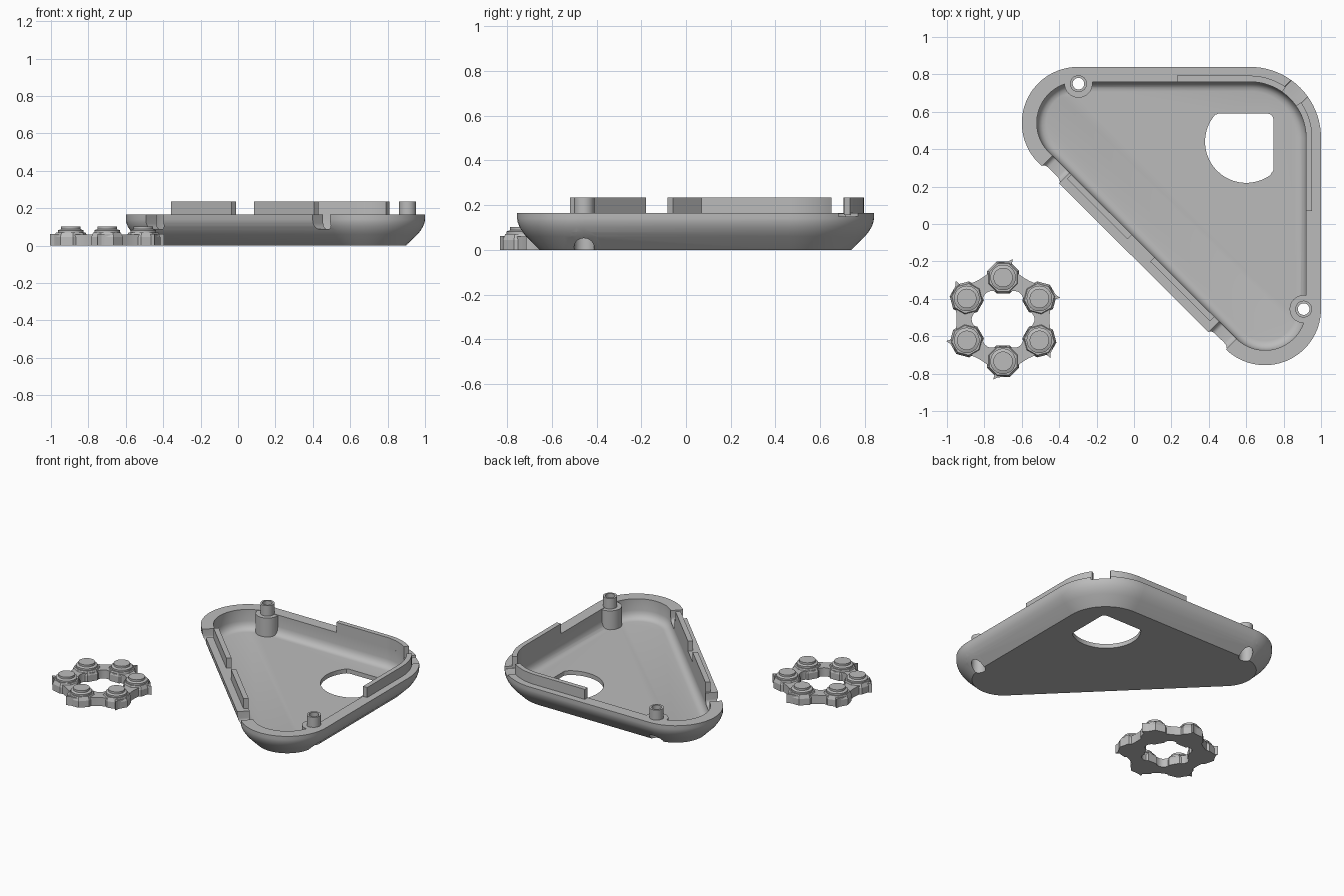
import bpy, bmesh, math
from math import sin, cos, pi, radians
from mathutils import Matrix

if "Cube" in bpy.data.objects:
    bpy.data.objects.remove(bpy.data.objects["Cube"])

grey = bpy.data.materials.new("plain grey")
grey.diffuse_color = (0.5, 0.5, 0.5, 1)
grey.use_nodes = True
grey.node_tree.nodes["Principled BSDF"].inputs["Base Color"].default_value = grey.diffuse_color

# rounded triangle: centre x, y, radius, start and end angle of each corner
CORNERS = [(0.62, 0.46, 0.38, 0, 90), (-0.3, 0.54, 0.3, 90, 225), (0.7, -0.455, 0.3, 225, 360)]


def arc(cx, cy, r, a0, a1, n=20):
    return [(cx + r * cos(radians(a0 + (a1 - a0) * i / n)),
             cy + r * sin(radians(a0 + (a1 - a0) * i / n))) for i in range(n + 1)]


def outline(inset):
    return [p for x, y, r, a, b in CORNERS for p in arc(x, y, r - inset, a, b)]


def finish(name, bm):
    bmesh.ops.recalc_face_normals(bm, faces=bm.faces)
    me = bpy.data.meshes.new(name)
    bm.to_mesh(me)
    bm.free()
    me.materials.append(grey)
    ob = bpy.data.objects.new(name, me)
    bpy.context.collection.objects.link(ob)
    return ob


def loft(name, layers, closed=False):
    """Join stacked (points, z) loops; closed links the last loop to the first."""
    bm = bmesh.new()
    loops = [[bm.verts.new((x, y, z)) for x, y in pts] for pts, z in layers]
    n = len(loops[0])
    pairs = list(zip(loops, loops[1:])) + ([(loops[-1], loops[0])] if closed else [])
    for a, b in pairs:
        for i in range(n):
            bm.faces.new((a[i], a[(i + 1) % n], b[(i + 1) % n], b[i]))
    if not closed:
        bm.faces.new(loops[0][::-1])
        bm.faces.new(loops[-1])
    return finish(name, bm)


def prism(name, pts, z0, z1):
    return loft(name, [(pts, z0), (pts, z1)])


def circle(x, y, r, n=32):
    return arc(x, y, r, 0, 360, n)[:-1]


def combine(ob, other, op):
    """Apply a boolean and discard the helper."""
    m = ob.modifiers.new("cut", 'BOOLEAN')
    m.operation, m.object, m.solver = op, other, 'EXACT'
    dg = bpy.context.evaluated_depsgraph_get()
    me = bpy.data.meshes.new_from_object(ob.evaluated_get(dg))
    ob.modifiers.clear()
    ob.data = me
    bpy.data.objects.remove(other)


def smooth(ob, angle=28):
    bpy.ops.object.select_all(action='DESELECT')
    ob.select_set(True)
    bpy.context.view_layer.objects.active = ob
    bpy.ops.object.shade_smooth_by_angle(angle=radians(angle))


# tray shell: chamfered and rounded outside, vertical wall, filleted inside
OUTER = [(0.1, 0), (0.04, 0.06), (0.024, 0.08), (0.01, 0.103), (0.002, 0.125), (0, 0.14), (0, 0.165)]
INNER = [(0.08, 0.165), (0.08, 0.085), (0.085, 0.063), (0.095, 0.046), (0.11, 0.034), (0.13, 0.03)]
shell = loft("tray_shell", [(outline(d), z) for d, z in OUTER + INNER])

# screw bosses, trimmed to the outside form, with locating posts
SCREWS = [(-0.297, 0.75), (0.907, -0.455)]
for x, y in SCREWS:
    boss = prism("screw_boss", circle(x, y, 0.075), 0.012, 0.162)
    combine(boss, loft("outer_form", [(outline(d), z) for d, z in OUTER]), 'INTERSECT')
    combine(shell, boss, 'UNION')
    combine(shell, prism("post", circle(x, y, 0.045), 0.13, 0.235), 'UNION')
    combine(shell, prism("counterbore", circle(x, y, 0.045), -0.05, 0.115), 'DIFFERENCE')
    combine(shell, prism("post_hole", circle(x, y, 0.031), 0.1, 0.3), 'DIFFERENCE')

# floor opening: circle with a flat top and a flat right side
hx, hy, hr = 0.6, 0.44, 0.22
opening = (arc(0.715, 0.56, 0.03, 0, 90, 6) + arc(0.452, 0.575, 0.015, 90, 135, 3)
           + arc(hx, hy, hr, 139, 306, 40) + arc(0.73, 0.29, 0.015, 300, 360, 3))
combine(shell, prism("opening_cutter", opening, -0.05, 0.06), 'DIFFERENCE')


def notch(x, y, angle, width, depth, z, r):
    """Cut a slot with rounded lower corners through the wall."""
    h = width / 2
    prof = [(h, 0.3), (-h, 0.3)] + arc(-h + r, z + r, r, 180, 270, 6) + arc(h - r, z + r, r, 270, 360, 6)
    cutter = prism("notch_cutter", prof, -depth, depth)
    cutter.data.transform(Matrix.Translation((x, y, 0)) @ Matrix.Rotation(radians(angle), 4, 'Z')
                          @ Matrix.Rotation(pi / 2, 4, 'X'))
    combine(shell, cutter, 'DIFFERENCE')


notch(-0.445, 0.265, -45, 0.13, 0.11, 0.088, 0.03)
notch(0.445, -0.625, -45, 0.13, 0.11, 0.088, 0.03)
notch(0.62 + 0.34 * cos(pi / 4), 0.46 + 0.34 * sin(pi / 4), -45, 0.125, 0.08, 0.148, 0.005)
smooth(shell)


# raised lips on the inner edge of the rim
def lip(name, path):
    pts = path(0.047) + path(0.08)[::-1]
    smooth(prism(name, pts, 0.155, 0.235))


lip("back_lip", lambda d: arc(0.62, 0.46, 0.38 - d, 55, 90, 12) + [(0.23, 0.84 - d)])
lip("right_lip", lambda d: [(1 - d, 0.07)] + arc(0.62, 0.46, 0.38 - d, 0, 35, 12))


def diagonal(d, t):
    # t runs along the slanted side from the left corner to the lower corner
    k = (0.3 - d) * cos(pi / 4)
    return (-0.3 - k + t, 0.54 - k - 0.995 * t)


for name, t0, t1 in (("upper_slant_lip", 0.12, 0.445), ("lower_slant_lip", 0.565, 0.885)):
    lip(name, lambda d: [diagonal(d, t0), diagonal(d, t1)])

# ring of six linked studs beside the tray
RX, RY = -0.7, -0.51


def wavy(base, amp):
    return [(RX + (base + amp * cos(6 * (a - pi / 2))) * cos(a),
             RY + (base + amp * cos(6 * (a - pi / 2))) * sin(a))
            for a in [2 * pi * i / 96 for i in range(96)]]


inner, outer = wavy(0.154, -0.014), wavy(0.262, 0.014)
smooth(loft("stud_ring", [(inner, 0), (outer, 0), (outer, 0.06), (inner, 0.06)], closed=True))

for k in range(6):
    a = radians(90 + 60 * k)
    x, y = RX + 0.224 * cos(a), RY + 0.224 * sin(a)
    ang = math.degrees(a) + 22.5

    def octagon(r):
        return arc(x, y, r, ang, ang + 360, 8)[:-1]

    loft("stud_base", [(octagon(0.092), 0), (octagon(0.092), 0.045), (octagon(0.08), 0.07)])
    smooth(loft("stud_cap", [(circle(x, y, r), z) for r, z in
                             ((0.068, 0.05), (0.068, 0.082), (0.052, 0.088), (0.052, 0.102))]))
    # curved fin sweeping clockwise: outward and sideways steps
    fin = [(0.05, -0.06), (0.078, -0.03), (0.083, 0.0), (0.087, 0.03), (0.098, 0.052),
           (0.076, 0.048), (0.06, 0.035), (0.04, 0.03)]
    prism("stud_fin", [(x + u * cos(a) + v * sin(a), y + u * sin(a) - v * cos(a)) for u, v in fin], 0, 0.062)
